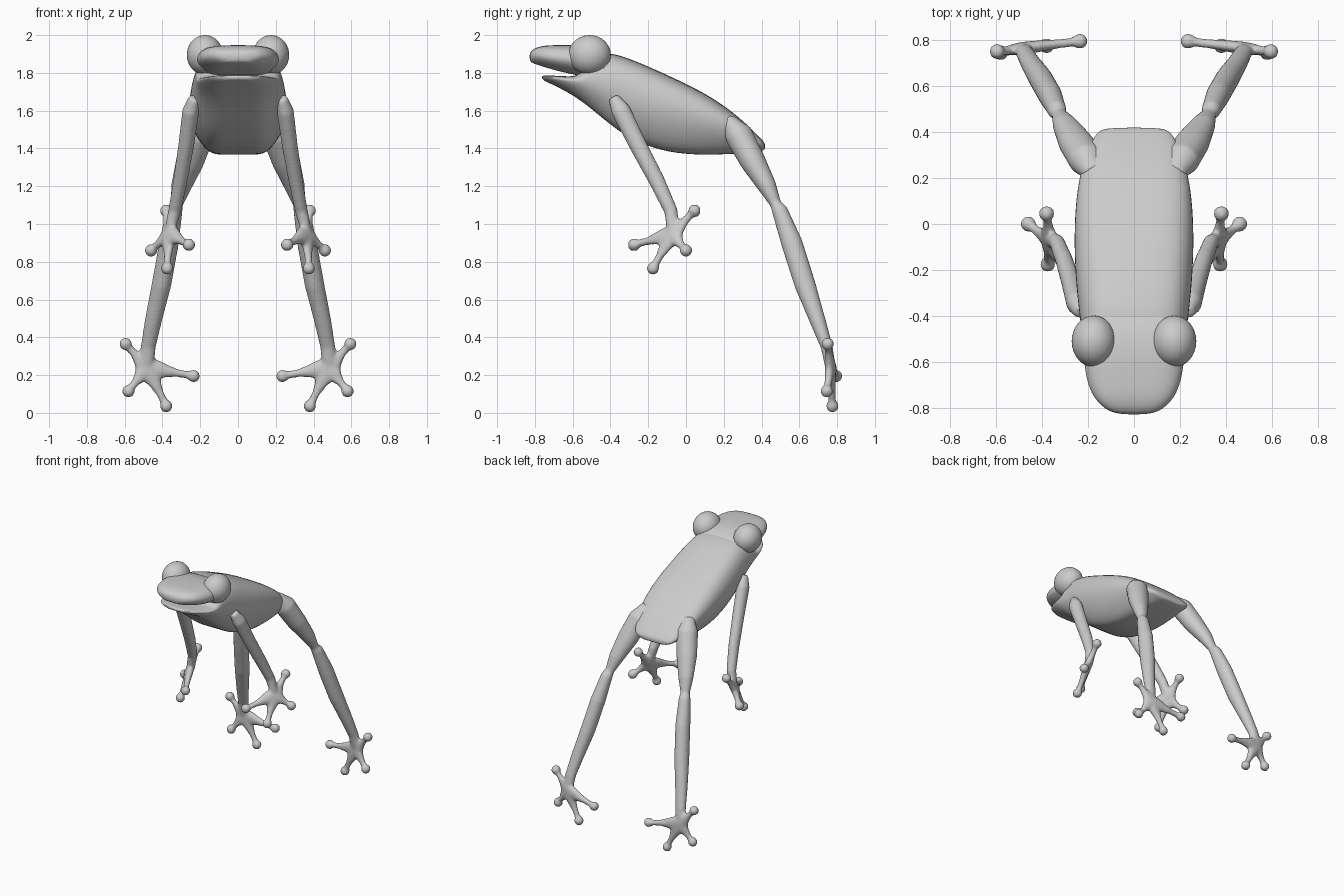
import bpy, bmesh, math
from mathutils import Vector, Matrix

if "Cube" in bpy.data.objects:
    bpy.data.objects.remove(bpy.data.objects["Cube"])


def finish(name, bm):
    bmesh.ops.recalc_face_normals(bm, faces=bm.faces)
    for f in bm.faces:
        f.smooth = True
    me = bpy.data.meshes.new(name)
    bm.to_mesh(me)
    bm.free()
    ob = bpy.data.objects.new(name, me)
    bpy.context.collection.objects.link(ob)
    return ob


def skin_rings(bm, rings):
    """Bridge equal-sized rings of points and cap both ends."""
    loops = [[bm.verts.new(p) for p in r] for r in rings]
    n = len(loops[0])
    for a, b in zip(loops, loops[1:]):
        for i in range(n):
            j = (i + 1) % n
            bm.faces.new((a[i], a[j], b[j], b[i]))
    bm.faces.new(loops[0])
    bm.faces.new(loops[-1])


def tube(bm, path, ref):
    """path = (point, half width, half thickness); thickness runs along ref."""
    pts = [Vector(p[0]) for p in path]
    rings = []
    for i, (_, w, t) in enumerate(path):
        d = (pts[min(i + 1, len(pts) - 1)] - pts[max(i - 1, 0)]).normalized()
        side = d.cross(ref).normalized()
        up = side.cross(d).normalized()
        rings.append([pts[i] + side * w * math.cos(a) + up * t * math.sin(a)
                      for a in (k * math.tau / 16 for k in range(16))])
    skin_rings(bm, rings)


def hull(name, sections):
    """Loft of rounded sections: (y, top, widest height, bottom, half width)."""
    bm = bmesh.new()
    rings = []
    for y, zt, zm, zb, w in sections:
        half = [(.30, zb), (.60, zb), (.90, zm + .5 * (zb - zm)), (1.03, zm),
                (.97, zm + .55 * (zt - zm)), (.74, zm + .92 * (zt - zm)), (.3, zt)]
        rings.append([(x * w, y, z) for x, z in half] +
                     [(-x * w, y, z) for x, z in reversed(half)])
    skin_rings(bm, rings)
    ob = finish(name, bm)
    s = ob.modifiers.new("Subdivision", 'SUBSURF')
    s.levels = s.render_levels = 2
    return ob


def limb(name, path, palm, tips):
    """Leg tube ending in a flat palm with four knobbed toes, mirrored in x."""
    bm = bmesh.new()
    tube(bm, path, Vector((1, 0, 0)))
    c = Vector(palm)
    tips = [Vector(t) for t in tips]
    normal = (tips[0] - tips[2]).cross(tips[1] - tips[3]).normalized()
    for tip in tips:
        prof = [(-.1, .045, .022), (0, .058, .028), (.25, .048, .026), (.45, .032, .022),
                (.65, .021, .020), (.85, .020, .020), (1, .028, .026)]
        tube(bm, [(c.lerp(tip, t), w, h) for t, w, h in prof], normal)
        bmesh.ops.create_uvsphere(bm, u_segments=16, v_segments=10, radius=.034,
                                  matrix=Matrix.Translation(tip))
    ob = finish(name, bm)
    r = ob.modifiers.new("Blend", 'REMESH')
    r.mode = 'VOXEL'
    r.voxel_size = .01
    r.use_smooth_shade = True
    s = ob.modifiers.new("Smooth", 'SMOOTH')
    s.iterations = 4
    ob.modifiers.new("Mirror", 'MIRROR').use_mirror_merge = False
    return ob


# Body with the lower jaw
hull("body", [
    (-.765, 1.787, 1.78, 1.765, .10), (-.72, 1.787, 1.775, 1.745, .17),
    (-.62, 1.78, 1.76, 1.695, .21), (-.56, 1.785, 1.755, 1.655, .22),
    (-.50, 1.90, 1.75, 1.61, .225), (-.40, 1.91, 1.72, 1.525, .235),
    (-.28, 1.87, 1.66, 1.44, .25), (-.10, 1.79, 1.61, 1.378, .26),
    (.08, 1.705, 1.565, 1.365, .255), (.22, 1.615, 1.52, 1.37, .235),
    (.32, 1.53, 1.465, 1.375, .20), (.40, 1.45, 1.42, 1.385, .165),
    (.42, 1.425, 1.41, 1.395, .12)])

# Upper head and snout
hull("head", [
    (-.83, 1.91, 1.885, 1.86, .08), (-.795, 1.935, 1.89, 1.845, .14),
    (-.74, 1.947, 1.88, 1.828, .185), (-.66, 1.947, 1.87, 1.805, .21),
    (-.56, 1.947, 1.86, 1.785, .22), (-.45, 1.93, 1.83, 1.76, .225),
    (-.34, 1.87, 1.79, 1.72, .19)])

# Bulging eyes
bm = bmesh.new()
for sx in (-1, 1):
    bmesh.ops.create_uvsphere(bm, u_segments=32, v_segments=20, radius=1,
                              matrix=Matrix.Translation((sx * .175, -.51, 1.895)) @
                              Matrix.Diagonal((.096, .112, .105, 1)))
finish("eyes", bm)

# Front legs with hands
limb("front_legs", [
    ((.23, -.385, 1.67), .03, .03), ((.25, -.345, 1.60), .052, .045),
    ((.275, -.25, 1.41), .047, .042), ((.305, -.155, 1.23), .043, .038),
    ((.335, -.08, 1.07), .036, .034), ((.365, -.065, .95), .035, .028)],
    (.365, -.075, .945),
    [(.38, .045, 1.07), (.46, .0, .86), (.375, -.175, .765), (.26, -.275, .89)])

# Hind legs with feet
limb("hind_legs", [
    ((.17, .22, 1.55), .04, .05), ((.205, .28, 1.47), .075, .08),
    ((.255, .355, 1.33), .068, .075), ((.30, .43, 1.20), .05, .055),
    ((.325, .475, 1.105), .030, .034), ((.335, .495, 1.075), .042, .042),
    ((.365, .56, .90), .057, .052), ((.405, .63, .68), .056, .052),
    ((.45, .70, .48), .042, .045), ((.475, .745, .35), .032, .040),
    ((.485, .765, .24), .028, .04)],
    (.48, .765, .24),
    [(.595, .75, .365), (.58, .745, .115), (.38, .775, .036), (.235, .795, .195)])
